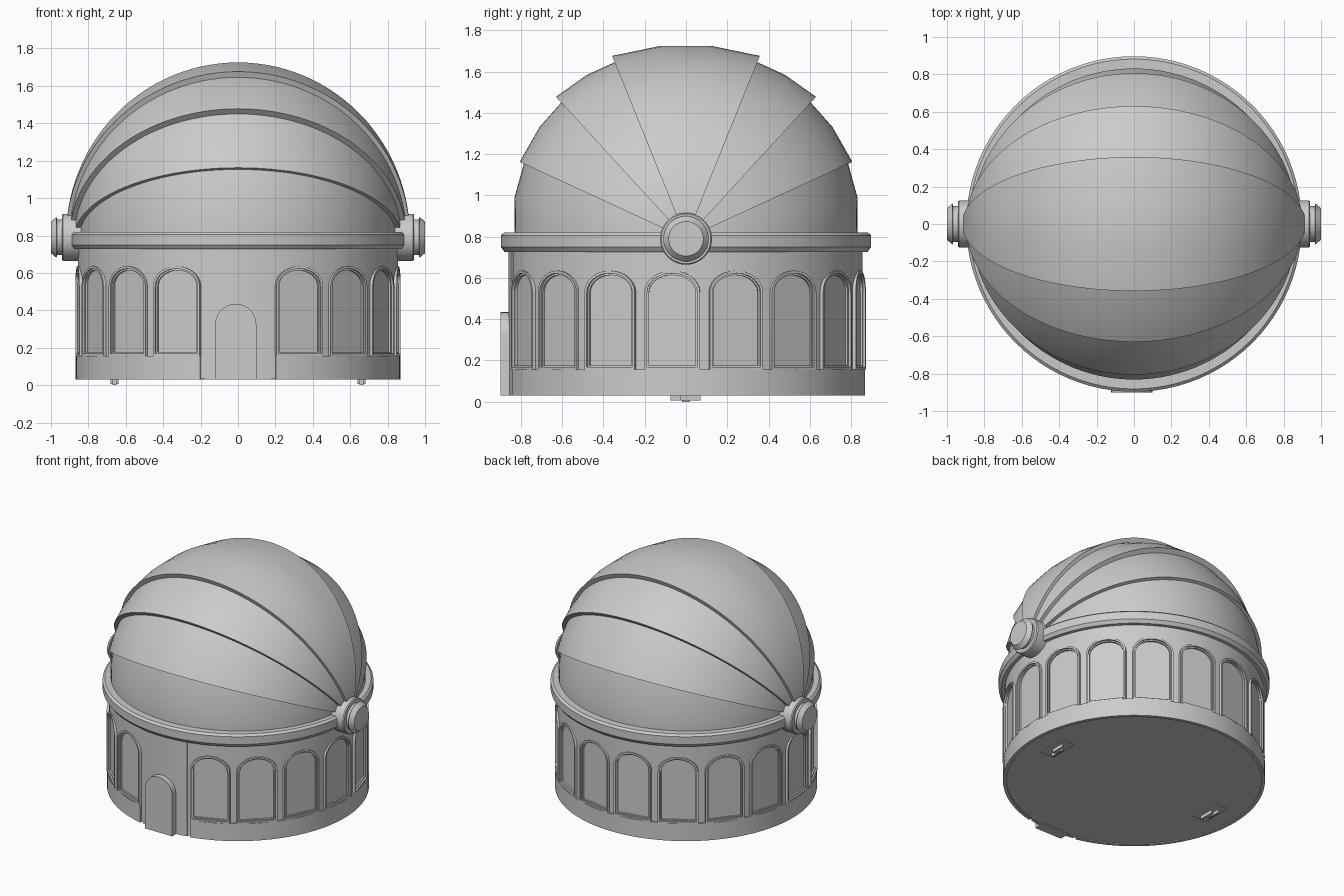
import bpy, bmesh
from math import sin, cos, pi, radians
from mathutils import Matrix, Vector

if "Cube" in bpy.data.objects:
    bpy.data.objects.remove(bpy.data.objects["Cube"])

HUB_Z = 0.79


def finish(bm, name, angle=30):
    bmesh.ops.remove_doubles(bm, verts=bm.verts, dist=1e-5)
    bmesh.ops.recalc_face_normals(bm, faces=bm.faces)
    me = bpy.data.meshes.new(name)
    bm.to_mesh(me)
    bm.free()
    ob = bpy.data.objects.new(name, me)
    bpy.context.collection.objects.link(ob)
    smooth(ob, angle)
    return ob


def smooth(ob, angle=30):
    bpy.ops.object.select_all(action='DESELECT')
    bpy.context.view_layer.objects.active = ob
    ob.select_set(True)
    bpy.ops.object.shade_smooth_by_angle(angle=radians(angle))


def loft(bm, loops, closed_path, closed_loop=True):
    """Skin quads between successive point loops."""
    rows = [[bm.verts.new(p) for p in lp] for lp in loops]
    n = len(rows[0])
    for i in range(len(rows) if closed_path else len(rows) - 1):
        a, b = rows[i], rows[(i + 1) % len(rows)]
        for j in range(n if closed_loop else n - 1):
            k = (j + 1) % n
            bm.faces.new((a[j], a[k], b[k], b[j]))
    return rows


def lathe(name, profile, segs=96, a0=0.0, a1=360.0, matrix=None, closed=True):
    """Revolve (r, z) about z; angles are measured from the front (-y)."""
    bm = bmesh.new()
    full = a1 - a0 >= 360
    loops = []
    for i in range(segs if full else segs + 1):
        a = radians(a0 + (a1 - a0) * i / segs)
        loops.append([(r * sin(a), -r * cos(a), z) for r, z in profile])
    rows = loft(bm, loops, full, closed)
    if not full:
        bm.faces.new(rows[0])
        bm.faces.new(rows[-1])
    if matrix:
        bm.transform(matrix)
    bmesh.ops.dissolve_degenerate(bm, dist=1e-6, edges=bm.edges)
    return finish(bm, name)


def arch(w, z0, spring, rise, n=14):
    return [(-w, z0), (w, z0)] + [(w * cos(pi * i / n), spring + rise * sin(pi * i / n))
                                  for i in range(n + 1)]


def place(pts, a, d):
    """Put flat (u, z) outline points at distance d on the side facing angle a."""
    n, t = Vector((sin(a), -cos(a), 0)), Vector((cos(a), sin(a), 0))
    return [n * d + t * u + Vector((0, 0, z)) for u, z in pts]


def prism(bm, pts, a, d0, d1):
    rows = loft(bm, [place(pts, a, d0), place(pts, a, d1)], False)
    bm.faces.new(rows[0])
    bm.faces.new(rows[1])


# Drum wall with sixteen flat arched window recesses
wall = lathe("drum_wall", [(0, .036), (.856, .036), (.856, .74), (0, .74)], closed=False)
angles = [radians(22.5 + 21 * i) for i in range(16)]
bm = bmesh.new()
for a in angles:
    prism(bm, arch(.124, .165, .53, .096), a, .838, .95)
cutter = finish(bm, "window_cutter")
cutter.hide_render = True
mod = wall.modifiers.new("windows", 'BOOLEAN')
mod.operation, mod.object, mod.solver = 'DIFFERENCE', cutter, 'EXACT'
bpy.context.view_layer.objects.active = wall
bpy.ops.object.modifier_apply(modifier=mod.name)
bpy.data.objects.remove(cutter)
smooth(wall, 20)

# Window frames
bm = bmesh.new()
outer, mid, inner = (arch(.135, .157, .53, .106), arch(.122, .168, .53, .093),
                     arch(.113, .176, .53, .084))
for a in angles:
    loft(bm, [place(outer, a, .836), place(outer, a, .862), place(mid, a, .862),
              place(mid, a, .85), place(inner, a, .85), place(inner, a, .836)], True)
finish(bm, "window_frames")

# Plinth, broken at the entrance, and the entrance panel
lathe("plinth", [(.845, .03), (.868, .03), (.868, .157), (.845, .157)], 90, 13.5, 346.5)
lathe("entrance_panel", [(.845, .03), (.861, .03), (.861, .735), (.845, .735)], 8, -12, 12)

# Door block with round top
bm = bmesh.new()
prism(bm, [(u - .012, z) for u, z in arch(.11, .03, .325, .11)], 0, .82, .9)
finish(bm, "door")

# Cornice ring
lathe("cornice_ring", [(.80, .82), (.882, .82), (.897, .806), (.897, .75),
                       (.88, .727), (.80, .727)])


# Dome shells: overlapping gores pivoting on the side hubs
def shell(name, t0, t1, radii, rx, cols=56):
    bm = bmesh.new()
    n = len(radii)
    rim = [(radians(t0 + (t1 - t0) * i / (n - 1)), r, 1.0) for i, r in enumerate(radii)]
    rim += [(t, r, .95) for t, r, _ in reversed(rim)]
    loops = []
    for c in range(cols + 1):
        p = pi * c / cols
        sp = 0.0 if c in (0, cols) else sin(p)
        loops.append([(rx * s * cos(p), -cos(t) * r * s * sp, HUB_Z + sin(t) * r * s * sp)
                      for t, r, s in rim])
    loft(bm, loops, False)
    bmesh.ops.dissolve_degenerate(bm, dist=1e-6, edges=bm.edges)
    return finish(bm, name)


shell("dome_shell_top", 68, 112, [.956, .943, .943, .956], .92)
for side, flip in (("front", False), ("back", True)):
    for nm, t0, t1, radii, rx in (("lower", 0, 27, [.83, .855, .872], .85),
                                  ("middle", 24.8, 50, [.888, .893, .90], .875),
                                  ("upper", 47.5, 70, [.933, .928, .925], .90)):
        if flip:
            t0, t1, radii = 180 - t1, 180 - t0, radii[::-1]
        shell(f"dome_shell_{nm}_{side}", t0, t1, radii, rx)

# Side hubs and base clips
for s, side in ((1, "right"), (-1, "left")):
    m = Matrix.Translation((0, 0, HUB_Z)) @ Matrix.Rotation(s * pi / 2, 4, 'Y')
    lathe(f"hub_{side}", [(0, .80), (.126, .80), (.126, .935), (.12, .942), (.095, .942),
                          (.095, .968), (.11, .97), (.084, 1.0), (0, 1.0)],
          48, matrix=m, closed=False)
    bm = bmesh.new()
    for x, y, z, sx, sy, sz in ((.66, 0, .033, .11, .22, .006),
                                (.645, -.02, .02, .012, .11, .03),
                                (.675, .02, .02, .012, .10, .03),
                                (.66, 0, .018, .02, .04, .036)):
        bmesh.ops.create_cube(bm, size=1, matrix=Matrix.Translation((s * x, y, z))
                              @ Matrix.Diagonal((sx, sy, sz, 1)))
    finish(bm, f"base_clip_{side}")
